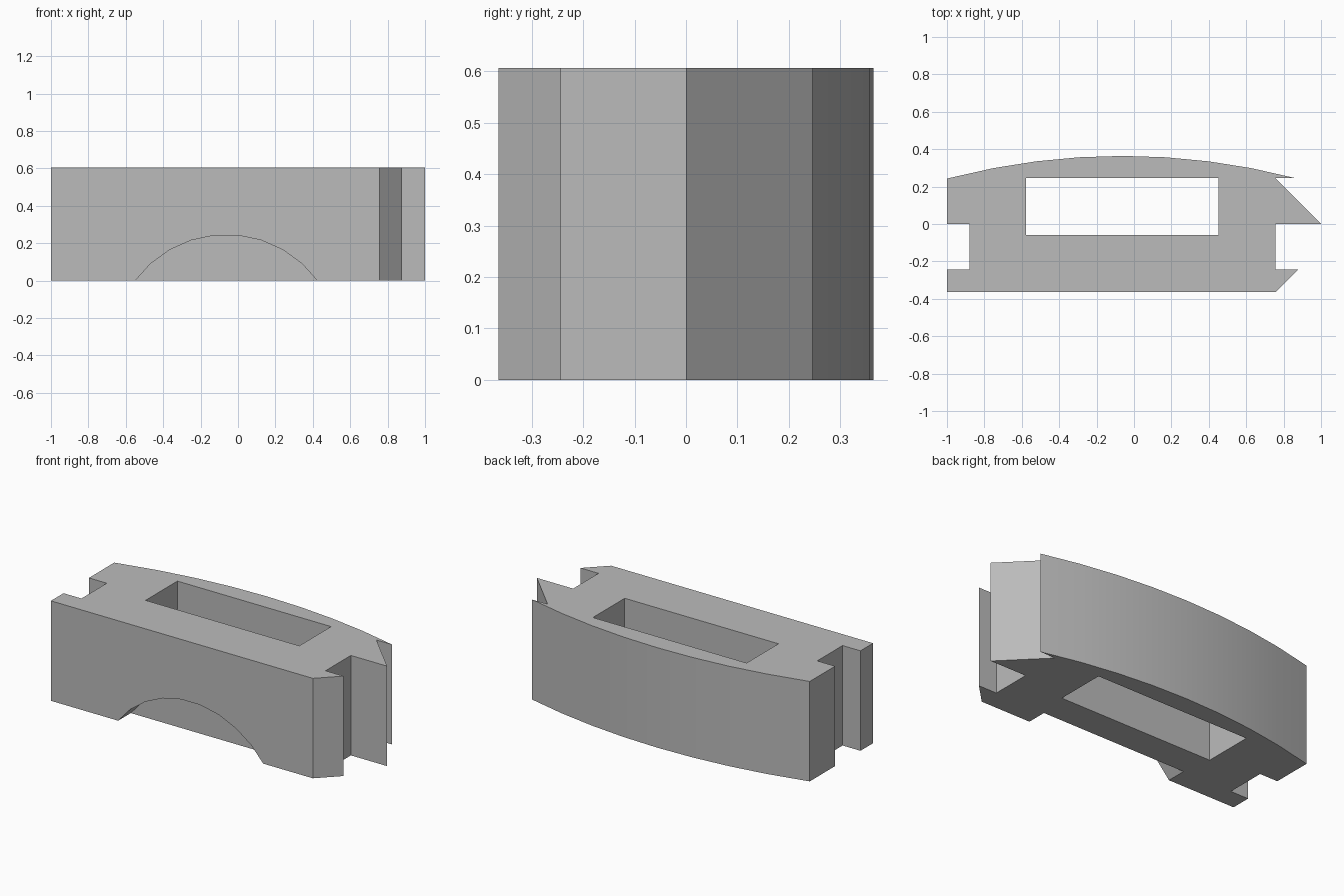
import bpy
import bmesh
from math import sin, cos, radians
from mathutils import Vector

default = bpy.data.objects.get("Cube")
if default:
    bpy.data.objects.remove(default, do_unlink=True)

HEIGHT = 0.606
FRONT = -0.364
LEDGE = -0.243
MID = -0.0625       # centre line of the curved back, slot and arch

grey = bpy.data.materials.new("plain grey")
grey.use_nodes = True
grey.diffuse_color = (0.5, 0.5, 0.5, 1)
grey.node_tree.nodes["Principled BSDF"].inputs["Base Color"].default_value = (0.5, 0.5, 0.5, 1)


def prism(name, points, sweep):
    """Extrude a closed outline of 3D points along a vector."""
    bm = bmesh.new()
    face = bm.faces.new([bm.verts.new(p) for p in points])
    grown = bmesh.ops.extrude_face_region(bm, geom=[face])
    verts = [g for g in grown["geom"] if isinstance(g, bmesh.types.BMVert)]
    bmesh.ops.translate(bm, verts=verts, vec=Vector(sweep))
    bmesh.ops.recalc_face_normals(bm, faces=bm.faces)
    mesh = bpy.data.meshes.new(name)
    bm.to_mesh(mesh)
    bm.free()
    mesh.materials.append(grey)
    obj = bpy.data.objects.new(name, mesh)
    bpy.context.collection.objects.link(obj)
    return obj


def cut(target, cutter):
    """Subtract a cutter, then discard it."""
    cutter.hide_render = True
    mod = target.modifiers.new("cut", "BOOLEAN")
    mod.operation = "DIFFERENCE"
    mod.solver = "EXACT"
    mod.object = cutter
    bpy.context.view_layer.objects.active = target
    bpy.ops.object.modifier_apply(modifier=mod.name)
    bpy.data.objects.remove(cutter, do_unlink=True)


# Block outline: straight front, barbed right end, bowed back, notched left end
outline = [(-1, FRONT), (0.757, FRONT), (0.878, LEDGE), (0.757, LEDGE),
           (0.757, 0), (1, 0), (0.757, 0.245), (0.86, 0.246)]
radius = 3.67
for step in range(3, -4, -1):
    a = radians(3.6 * step)
    outline.append((MID + radius * sin(a), 0.364 - radius * (1 - cos(a))))
outline += [(-1, 0.243), (-1, 0), (-0.88, 0), (-0.88, LEDGE), (-1, LEDGE)]
block = prism("block", [(x, y, 0) for x, y in outline], (0, 0, HEIGHT))

# Rectangular slot right through the block
slot = [(-0.578, -0.06), (0.453, -0.06), (0.453, 0.245), (-0.578, 0.245)]
cut(block, prism("slot_cutter", [(x, y, -0.1) for x, y in slot], (0, 0, 1)))

# Shallow arched recess at the foot of the front
arch = [(MID + 0.606 * sin(radians(a)), FRONT - 0.1, 0.606 * cos(radians(a)) - 0.36)
        for a in range(-66, 67, 12)]
cut(block, prism("arch_cutter", arch, (0, LEDGE - FRONT + 0.1, 0)))

# Smooth the bowed back, keep the corners crisp
bpy.ops.object.select_all(action="DESELECT")
block.select_set(True)
bpy.context.view_layer.objects.active = block
bpy.ops.object.shade_smooth_by_angle(angle=radians(8))
